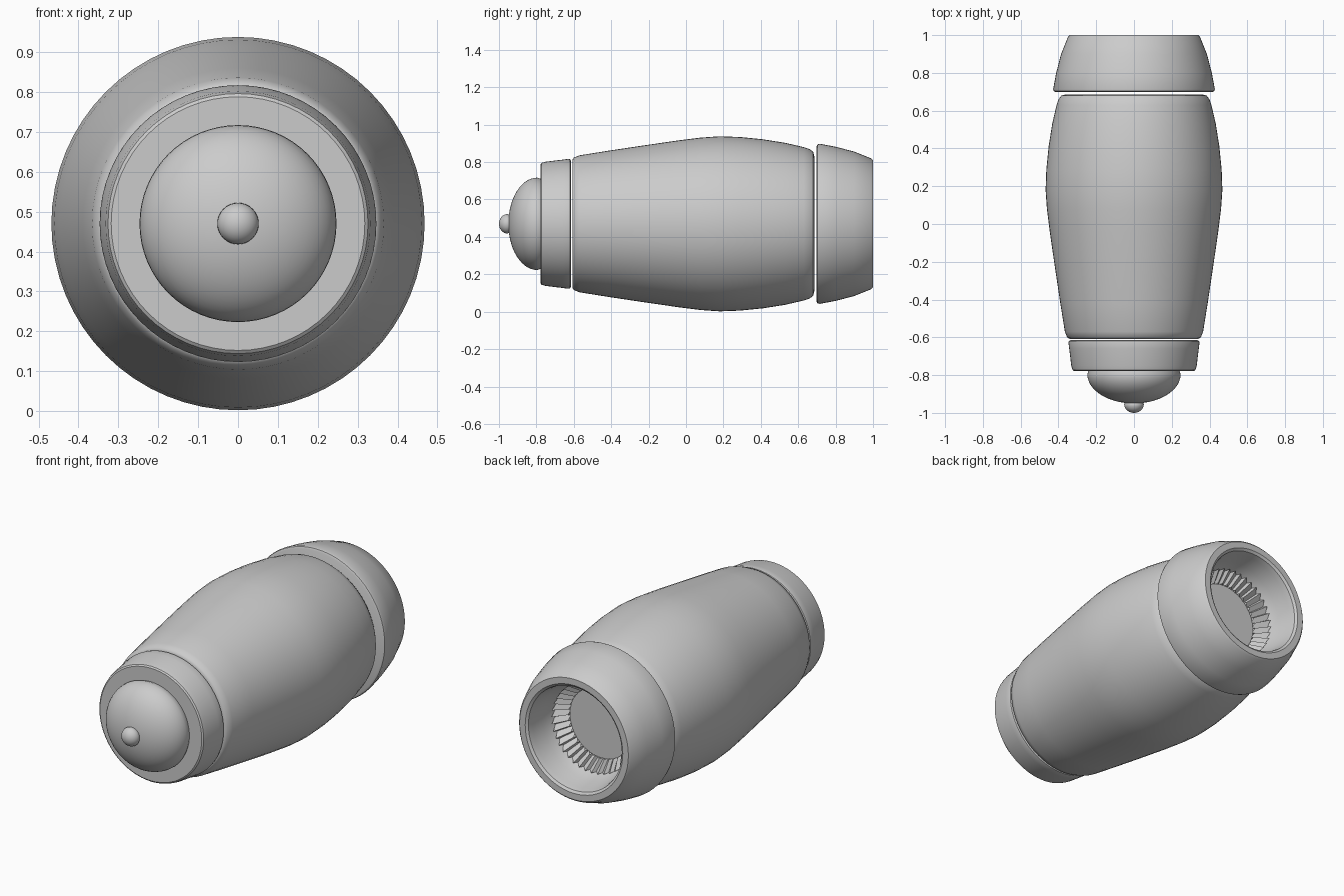
import bpy, bmesh, math

if "Cube" in bpy.data.objects:
    bpy.data.objects.remove(bpy.data.objects["Cube"])

ZC = 0.47      # height of the long axis
SIDES = 64


def finish(name, bm, angle=35):
    bmesh.ops.remove_doubles(bm, verts=bm.verts, dist=1e-5)
    bmesh.ops.recalc_face_normals(bm, faces=bm.faces)
    me = bpy.data.meshes.new(name)
    bm.to_mesh(me)
    bm.free()
    ob = bpy.data.objects.new(name, me)
    bpy.context.collection.objects.link(ob)
    bpy.ops.object.select_all(action='DESELECT')
    ob.select_set(True)
    bpy.context.view_layer.objects.active = ob
    bpy.ops.object.shade_smooth_by_angle(angle=math.radians(angle))
    return ob


def lathe(name, profile, sides=SIDES):
    """Spin (radius, y) points round the long axis."""
    bm = bmesh.new()
    vs = [bm.verts.new((r, y, ZC)) for r, y in profile]
    es = [bm.edges.new(p) for p in zip(vs, vs[1:])]
    bmesh.ops.spin(bm, geom=vs + es, cent=(0, 0, ZC), axis=(0, 1, 0),
                   angle=2 * math.pi, steps=sides, use_merge=True)
    return finish(name, bm)


def arc(radius, y_tip, y_base, n=12):
    """Quarter ellipse from the tip to the full radius."""
    return [(radius * math.sin(i / n * math.pi / 2),
             y_base - (y_base - y_tip) * math.cos(i / n * math.pi / 2))
            for i in range(n + 1)]


# nose tip and dome
lathe("nose_tip", arc(0.052, -1.0, -0.955, 8) + [(0.04, -0.925), (0, -0.91)], 32)
lathe("nose_dome", arc(0.247, -0.95, -0.795, 14) + [(0.24, -0.775), (0, -0.775)])

# front collar
lathe("front_collar", [(0, -0.778), (0.318, -0.778), (0.326, -0.772), (0.332, -0.75),
                       (0.343, -0.66), (0.347, -0.63), (0.345, -0.62),
                       (0.335, -0.615), (0, -0.615)])

# barrel body
lathe("barrel_body", [(0, -0.608), (0.342, -0.608), (0.354, -0.60), (0.366, -0.57),
                      (0.39, -0.42), (0.42, -0.22), (0.446, -0.04), (0.461, 0.08),
                      (0.468, 0.18), (0.464, 0.29), (0.452, 0.41), (0.433, 0.53),
                      (0.41, 0.63), (0.40, 0.66), (0.385, 0.68), (0.36, 0.686),
                      (0, 0.686)])

# rear nozzle with hollow mouth and end plate
lathe("rear_nozzle", [(0, 0.698), (0.415, 0.698), (0.425, 0.703), (0.428, 0.715),
                      (0.412, 0.80), (0.386, 0.90), (0.35, 0.99), (0.34, 1.0),
                      (0.305, 1.0), (0.292, 0.99), (0.285, 0.96), (0.275, 0.88),
                      (0.25, 0.81), (0.21, 0.74), (0, 0.74)])

# saw-toothed vane ring inside the mouth
TEETH = 40
bm = bmesh.new()
rows = []
for i in range(TEETH):
    for frac, lift in ((0.0, 0.03), (0.75, 0.0)):
        a = (i + frac) / TEETH * 2 * math.pi
        rows.append([bm.verts.new((r * math.cos(a), y + lift, ZC + r * math.sin(a)))
                     for r, y in ((0.195, 0.745), (0.25, 0.815))])
for (a, b), (c, d) in zip(rows, rows[1:] + rows[:1]):
    bm.faces.new((a, b, d, c))
finish("vane_ring", bm, 20)

# flat plate behind the vanes
lathe("end_plate", [(0, 0.755), (0.198, 0.755), (0.198, 0.742)])
